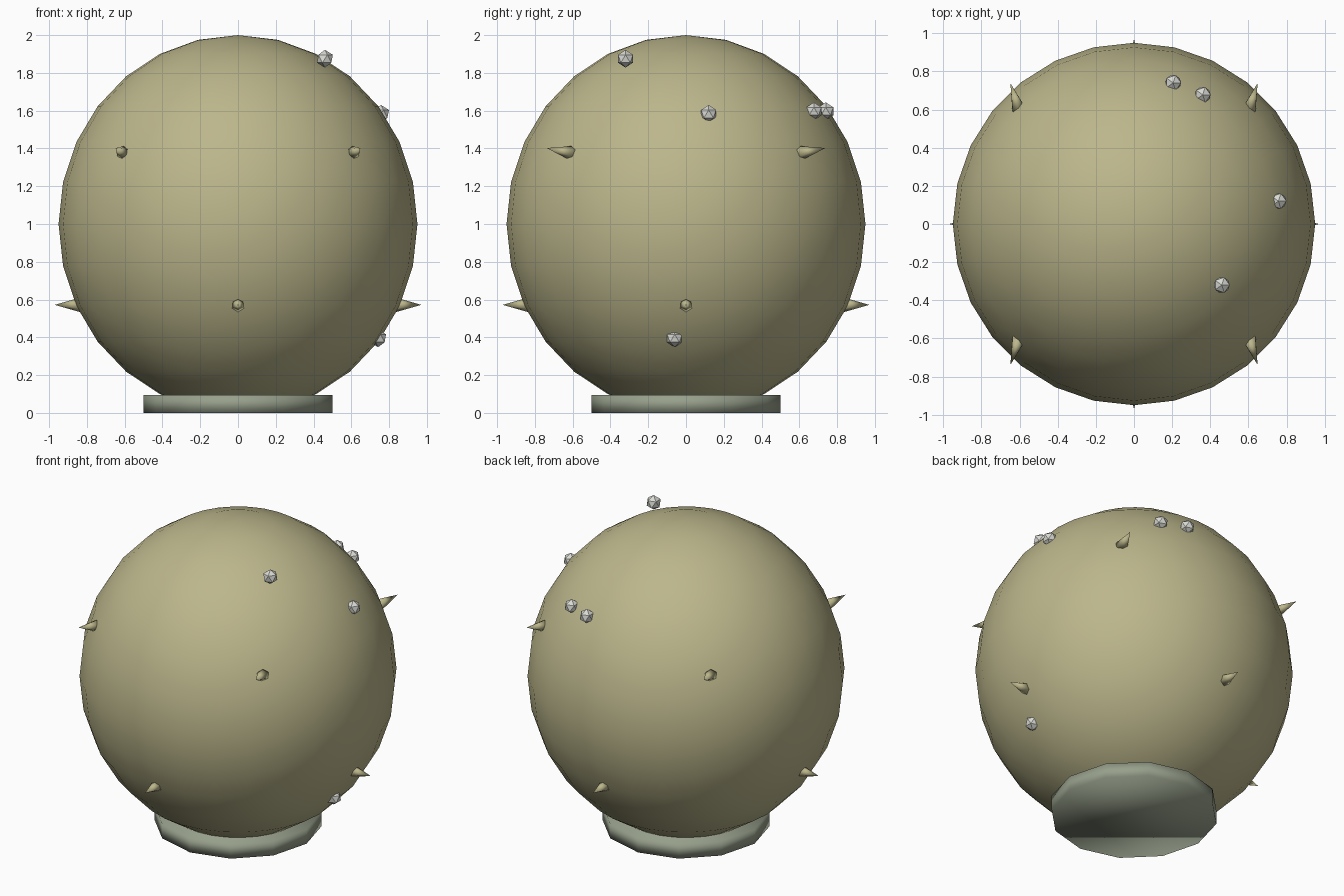
import bpy
from mathutils import Vector

cube = bpy.data.objects.get("Cube")
if cube:
    bpy.data.objects.remove(cube, do_unlink=True)


def make_material(name, rgb):
    mat = bpy.data.materials.new(name)
    mat.use_nodes = True
    colour = (*rgb, 1.0)
    mat.diffuse_color = colour
    mat.node_tree.nodes["Principled BSDF"].inputs["Base Color"].default_value = colour
    return mat


khaki = make_material("khaki", (0.5, 0.47, 0.26))
grey_green = make_material("grey green", (0.31, 0.35, 0.26))
pale_grey = make_material("pale grey", (0.7, 0.7, 0.66))


def finish(name, mat, smooth=True):
    obj = bpy.context.object
    obj.name = name
    obj.data.materials.append(mat)
    if smooth:
        bpy.ops.object.shade_smooth()
    return obj


def add_spike(name, base, tip):
    base, tip = Vector(base), Vector(tip)
    axis = tip - base
    bpy.ops.mesh.primitive_cone_add(
        vertices=6, radius1=0.043, radius2=0, depth=axis.length,
        location=(base + tip) / 2,
        rotation=axis.to_track_quat('Z', 'Y').to_euler())
    finish(name, khaki)


# Round body, slightly taller than wide
bpy.ops.mesh.primitive_uv_sphere_add(segments=28, ring_count=14, radius=1, location=(0, 0, 1))
body = finish("body", khaki)
body.scale = (0.95, 0.95, 1)

# Foot disc
bpy.ops.mesh.primitive_cylinder_add(vertices=12, radius=0.5, depth=0.095, location=(0, 0, 0.0475))
finish("base", grey_green)

# Lower spikes on the four sides
for side, (x, y) in {"left": (1, 0), "right": (-1, 0), "back": (0, 1), "front": (0, -1)}.items():
    add_spike(f"{side}_lower_spike", (0.82 * x, 0.82 * y, 0.572), (0.97 * x, 0.97 * y, 0.572))

# Upper spikes on the four diagonals
for x, side in ((1, "left"), (-1, "right")):
    for y, end in ((1, "back"), (-1, "front")):
        add_spike(f"{end}_{side}_upper_spike",
                  (0.6 * x, 0.59 * y, 1.372), (0.648 * x, 0.738 * y, 1.402))

# Small faceted pebbles stuck to the skin
pebbles = [(0.46, -0.32, 1.875), (0.757, 0.12, 1.583), (0.205, 0.74, 1.597),
           (0.36, 0.677, 1.597), (0.742, -0.06, 0.395)]
for i, spot in enumerate(pebbles, 1):
    bpy.ops.mesh.primitive_ico_sphere_add(subdivisions=1, radius=0.047, location=spot)
    finish(f"pebble_{i}", pale_grey, smooth=False)
